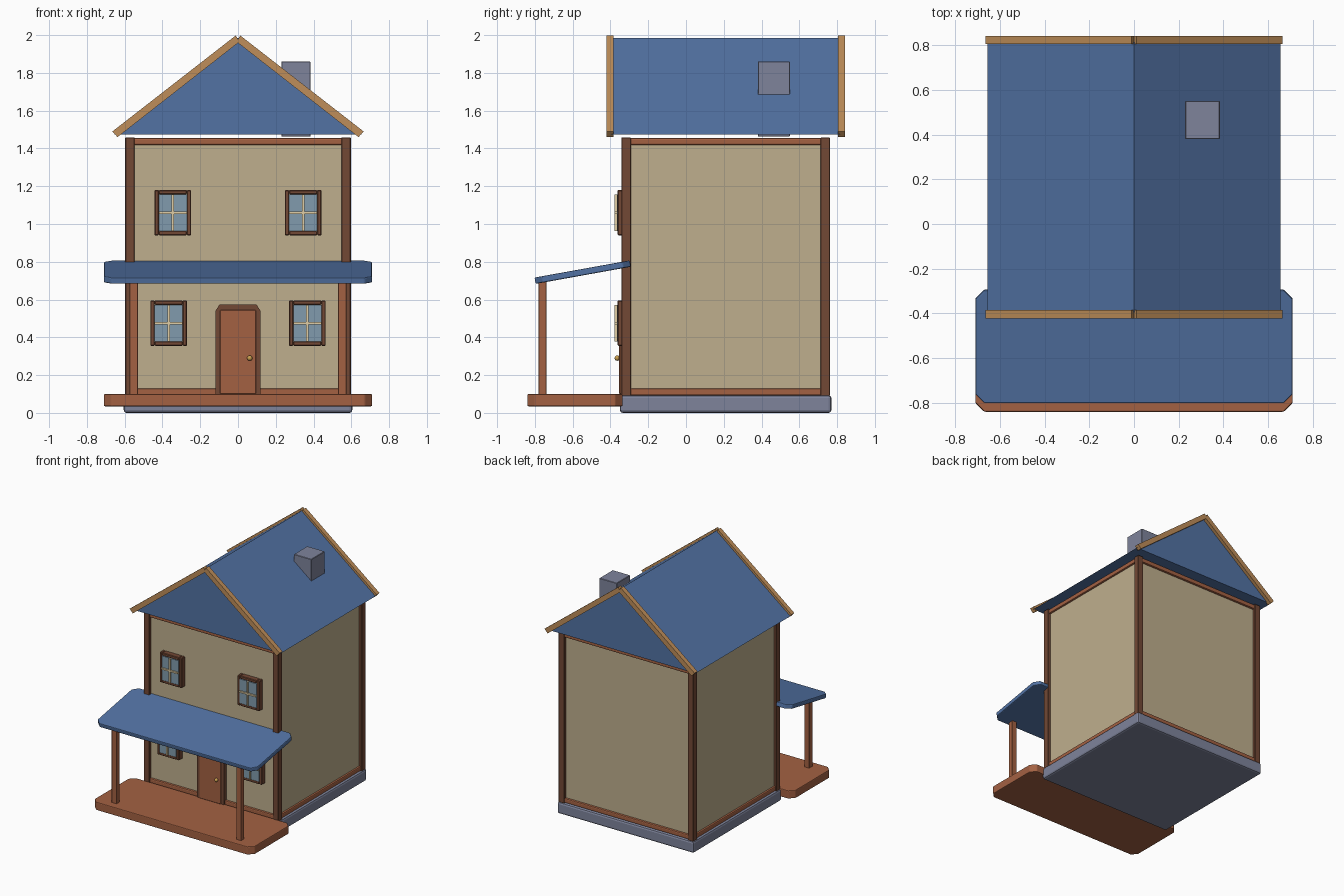
import bpy, bmesh, math
from mathutils import Vector, Matrix

if "Cube" in bpy.data.objects:
    bpy.data.objects.remove(bpy.data.objects["Cube"])


def mat(name, r, g, b):
    m = bpy.data.materials.new(name)
    m.diffuse_color = (r, g, b, 1)
    m.use_nodes = True
    m.node_tree.nodes["Principled BSDF"].inputs["Base Color"].default_value = m.diffuse_color
    return m


CREAM = mat("wall_cream", .52, .43, .27)
BLUE = mat("roof_blue", .085, .17, .37)
RED = mat("red_wood", .37, .12, .055)
DARK = mat("dark_wood", .17, .065, .035)
TRIM = mat("trim_wood", .52, .27, .10)
SLATE = mat("slate", .21, .23, .33)
GLASS = mat("glass", .22, .33, .42)
BAR = mat("window_bar", .75, .62, .38)
BRASS = mat("brass", .6, .35, .08)


def finish(bm, name, m):
    me = bpy.data.meshes.new(name)
    bm.to_mesh(me)
    bm.free()
    me.materials.append(m)
    ob = bpy.data.objects.new(name, me)
    bpy.context.collection.objects.link(ob)
    return ob


def box(name, x, y, z, m, bevel=0, segments=2, vertical=0):
    """Box from (min, max) ranges; optional chamfered upright corners and soft edges."""
    lo, hi = Vector((x[0], y[0], z[0])), Vector((x[1], y[1], z[1]))
    bm = bmesh.new()
    bmesh.ops.create_cube(bm, size=1)
    for v in bm.verts:
        v.co = (lo + hi) / 2 + v.co * (hi - lo)
    if vertical:
        up = [e for e in bm.edges if abs(e.verts[0].co.z - e.verts[1].co.z) > 1e-4]
        bmesh.ops.bevel(bm, geom=up, offset=vertical, segments=1, affect='EDGES')
    ob = finish(bm, name, m)
    if bevel:
        b = ob.modifiers.new("soft_edges", 'BEVEL')
        b.width, b.segments = bevel, segments
    return ob


def prism(name, profile, y0, y1, m):
    """Extrude an (x, z) profile along y."""
    bm = bmesh.new()
    f = bm.faces.new([bm.verts.new((px, y0, pz)) for px, pz in profile])
    new = bmesh.ops.extrude_face_region(bm, geom=[f])["geom"]
    bmesh.ops.translate(bm, vec=(0, y1 - y0, 0),
                        verts=[g for g in new if isinstance(g, bmesh.types.BMVert)])
    bmesh.ops.recalc_face_normals(bm, faces=bm.faces)
    return finish(bm, name, m)


# Foundation and walls
box("foundation", (-.605, .605), (-.35, .77), (0, .093), SLATE, .015)
box("walls", (-.575, .575), (-.318, .738), (.09, 1.45), CREAM)

# Corner posts
for sx in (-1, 1):
    for y in (-.317, .737):
        box("corner_post", (sx * .572 - .025, sx * .572 + .025), (y - .025, y + .025),
            (.09, 1.458), DARK, .003, 1)

# Horizontal beams at the foot and head of the walls
for z in (.093, 1.418):
    for y in (-.317, .737):
        box("wall_beam", (-.56, .56), (y - .018, y + .018), (z, z + .036), RED, .008)
    for x in (-.572, .572):
        box("side_beam", (x - .018, x + .018), (-.3, .72), (z, z + .036), RED, .008)

# Main roof and gable edge boards
prism("roof", [(-.655, 1.475), (.655, 1.475), (0, 1.985)], -.395, .815, BLUE)
for y in (-.422, .805):
    for s in (-1, 1):
        prism("gable_board", [(s * -.008, 1.965), (s * .012, 1.998),
                              (s * .665, 1.490), (s * .638, 1.460)], y, y + .037, TRIM)

# Chimney
box("chimney", (.229, .384), (.38, .55), (1.463, 1.86), SLATE, .003, 1)

# Porch deck, posts and sloping roof
box("porch_deck", (-.71, .71), (-.84, -.335), (.035, .10), RED, .006, 2, .04)
for x in (-.552, .552):
    box("porch_post", (x - .022, x + .022), (-.781, -.739), (.09, .715), RED, .002, 1)
porch_roof = box("porch_roof", (-.71, .71), (-.256, .256), (-.017, .017), BLUE, .006, 2, .04)
porch_roof.matrix_world = (Matrix.Translation((0, -.547, .745))
                           @ Matrix.Rotation(math.radians(10.2), 4, 'X'))


# Windows: frame, raised pane and crossing bars
def window(cx, cz):
    w, h, f = .097, .12, .023
    for s in (-1, 1):
        a, b = sorted((cx + s * w, cx + s * (w - f)))
        box("window_frame_side", (a, b), (-.362, -.315), (cz - h, cz + h), DARK, .004, 1)
        a, b = sorted((cz + s * h, cz + s * (h - f)))
        box("window_frame_rail", (cx - w + f, cx + w - f), (-.362, -.315), (a, b), DARK, .004, 1)
    box("window_pane", (cx - w + f, cx + w - f), (-.366, -.33), (cz - h + f, cz + h - f), GLASS)
    box("window_bar_upright", (cx - .006, cx + .006), (-.379, -.36), (cz - h + f, cz + h - f), BAR)
    box("window_bar_cross", (cx - w + f, cx + w - f), (-.379, -.36), (cz - .006, cz + .006), BAR)


for s in (-1, 1):
    window(s * .345, 1.06)
    window(s * .367, .475)

# Door with chamfered surround and knob
prism("door_surround", [(-.119, .095), (.119, .095), (.119, .54), (.098, .574),
                        (-.098, .574), (-.119, .54)], -.348, -.315, DARK)
box("door", (-.095, .095), (-.355, -.33), (.10, .545), RED, .003, 1)
bm = bmesh.new()
bmesh.ops.create_uvsphere(bm, u_segments=16, v_segments=10, radius=.014,
                          matrix=Matrix.Translation((.062, -.364, .29)))
for f in bm.faces:
    f.smooth = True
finish(bm, "door_knob", BRASS)
